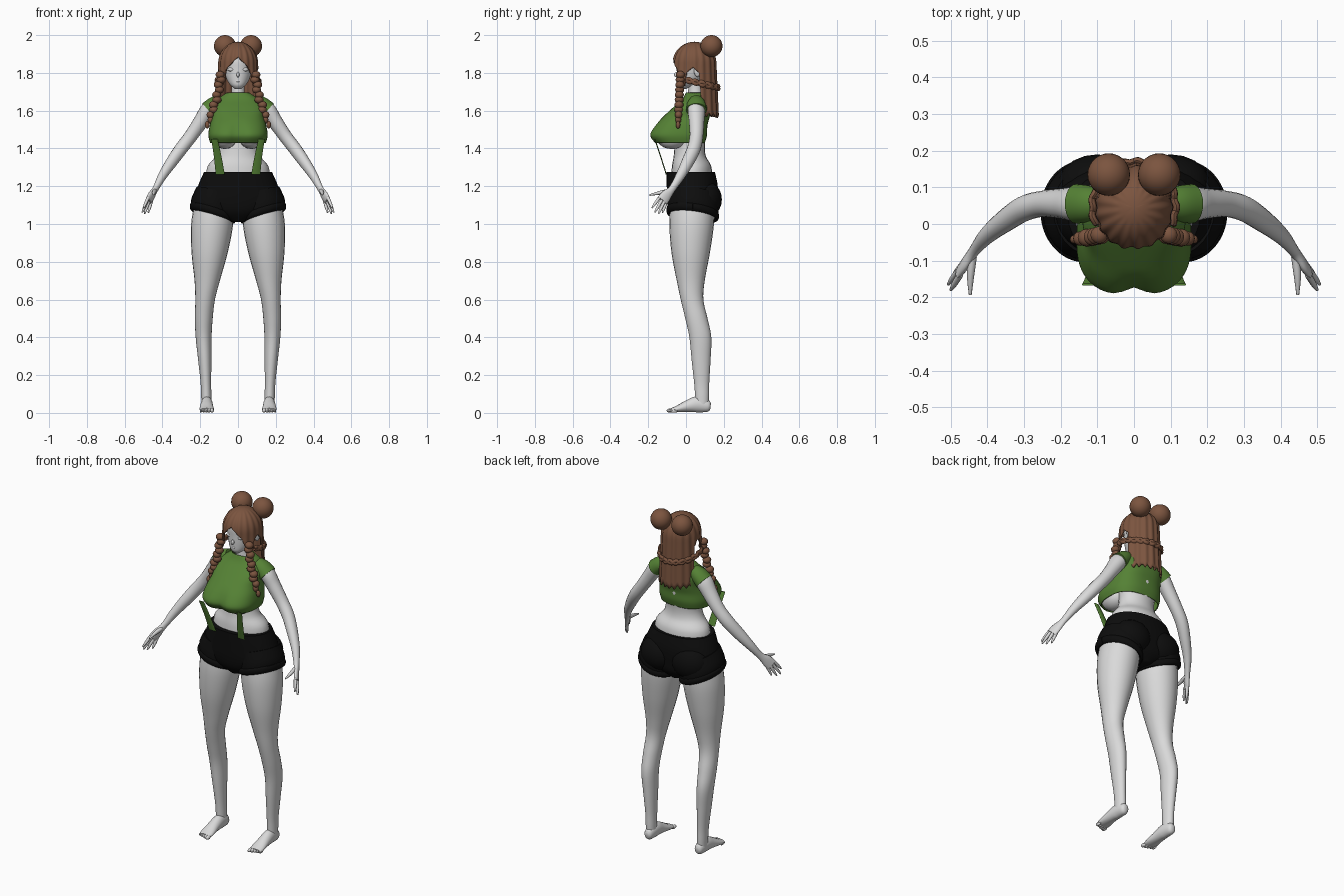
import bpy, bmesh
from math import sin, cos, pi, sqrt, exp, radians
from mathutils import Vector

if "Cube" in bpy.data.objects:
    bpy.data.objects.remove(bpy.data.objects["Cube"])


def material(name, rgb):
    m = bpy.data.materials.new(name)
    m.use_nodes = True
    m.diffuse_color = (*rgb, 1)
    m.node_tree.nodes["Principled BSDF"].inputs["Base Color"].default_value = (*rgb, 1)
    return m


skin = material("pale skin", (.7, .7, .7))
hair = material("brown hair", (.2, .09, .05))
green = material("green cloth", (.09, .22, .035))
black = material("black cloth", (.004, .004, .004))
SIDES = (("left", 1), ("right", -1))


def finish(name, bm, mat, thickness=0):
    bmesh.ops.recalc_face_normals(bm, faces=bm.faces)
    me = bpy.data.meshes.new(name)
    bm.to_mesh(me)
    bm.free()
    ob = bpy.data.objects.new(name, me)
    bpy.context.collection.objects.link(ob)
    me.materials.append(mat)
    bpy.ops.object.select_all(action='DESELECT')
    ob.select_set(True)
    bpy.context.view_layer.objects.active = ob
    bpy.ops.object.shade_smooth_by_angle(angle=radians(50))
    if thickness:
        mod = ob.modifiers.new("thickness", 'SOLIDIFY')
        mod.thickness = thickness
    return ob


def smooth_path(pts, steps=5):
    """Catmull-Rom interpolation of points that carry their radii."""
    out = []
    for i in range(len(pts) - 1):
        quad = [pts[max(i - 1, 0)], pts[i], pts[i + 1], pts[min(i + 2, len(pts) - 1)]]
        for k in range(steps):
            t = k / steps
            out.append([b + .5 * t * (c - a + t * (2*a - 5*b + 4*c - d + t * (3*(b - c) + d - a)))
                        for a, b, c, d in zip(*quad)])
    return out + [list(pts[-1])]


def loft(name, pts, mat, axis=None, side=1, n=24, power=2, cap=True, bend=None, thickness=0):
    """Rings (x, y, z, ra, rb): level ones, or across the path when an axis is given."""
    path = smooth_path(pts)
    bm = bmesh.new()
    rings = []
    for i, (x, y, z, ra, rb) in enumerate(path):
        a, b = Vector((1, 0, 0)), Vector((0, 1, 0))
        if axis:
            t = (Vector(path[min(i + 1, len(path) - 1)][:3]) - Vector(path[max(i - 1, 0)][:3])).normalized()
            a = Vector(axis)
            a = (a - t * a.dot(t)).normalized()
            b = t.cross(a)
        ring = []
        for k in range(n):
            c, s = cos(2 * pi * k / n), sin(2 * pi * k / n)
            c, s = [abs(v) ** (2 / power) * (1 if v > 0 else -1) for v in (c, s)]
            p = Vector((x, y, z)) + a * c * max(ra, .002) + b * s * max(rb, .002)
            if bend:
                p = bend(p)
            p.x *= side
            ring.append(bm.verts.new(p))
        rings.append(ring)
    for r, q in zip(rings, rings[1:]):
        for k in range(n):
            bm.faces.new((r[k - 1], r[k], q[k], q[k - 1]))
    if cap:
        bm.faces.new(rings[0])
        bm.faces.new(rings[-1])
    return finish(name, bm, mat, thickness)


def ball(name, at, radii, mat, n=20):
    bm = bmesh.new()
    bmesh.ops.create_uvsphere(bm, u_segments=n, v_segments=n // 2 + 2, radius=1)
    for v in bm.verts:
        v.co = Vector(at) + v.co * Vector(radii)
    return finish(name, bm, mat)


def table(x, rows):
    for (a, u), (b, v) in zip(rows, rows[1:]):
        if x <= b:
            return u + (v - u) * (x - a) / (b - a)
    return rows[-1][1]


# Body and head
loft("torso", [(0, .03, 1.2, .17, .11), (0, .03, 1.3, .163, .105), (0, .02, 1.36, .118, .085),
               (0, .02, 1.42, .105, .08), (0, .03, 1.5, .122, .082), (0, .045, 1.58, .13, .068),
               (0, .05, 1.64, .1, .05), (0, .05, 1.68, .04, .04), (0, .05, 1.78, .036, .036)], skin)
loft("head", [(0, -.012, 1.715, .015, .012), (0, .002, 1.735, .04, .043), (0, .025, 1.77, .062, .07),
              (0, .04, 1.82, .076, .086), (0, .045, 1.87, .08, .09), (0, .045, 1.92, .06, .07),
              (0, .045, 1.945, .02, .02)], skin)
ball("nose", (0, -.05, 1.79), (.008, .013, .014), skin, 12)
ball("lips", (0, -.037, 1.757), (.017, .009, .007), skin, 12)

# Shirt with a soft dent between the two sides of the bust
def bust_dent(p):
    if p.y < 0:
        p.y += .022 * exp(-(p.x / .035) ** 2) * max(0, min(1, (1.56 - p.z) / .08))
    return p


loft("shirt", [(0, -.035, 1.43, .148, .135), (0, -.042, 1.47, .157, .153), (0, -.027, 1.52, .15, .14),
               (0, .003, 1.57, .138, .122), (0, .03, 1.62, .14, .095), (0, .045, 1.66, .11, .066),
               (0, .047, 1.695, .06, .047)], green, n=48, power=2.6, cap=False, bend=bust_dent, thickness=.005)

# Shorts
loft("shorts", [(0, .025, 1.275, .18, .128), (0, .033, 1.2, .212, .135), (0, .033, 1.12, .23, .132),
                (0, .035, 1.06, .17, .12), (0, .035, 1.01, .04, .08)], black, n=32, power=2.2)


def hem_slope(p):
    p.z += .3 * (p.x - .135) - .12 * (p.y - .035)
    return p


HAND = (.025, -.055, .025)
TIPS = [(.5, -.18, 1.085), (.507, -.165, 1.062), (.495, -.145, 1.055), (.475, -.125, 1.06)]

for word, s in SIDES:
    # Face details
    ball(f"{word}_eyelid", (s * .034, -.029, 1.818), (.02, .012, .011), skin, 12)
    ball(f"{word}_ear", (s * .083, .062, 1.81), (.012, .02, .032), skin, 12)

    # Bust below the shirt and shoulder strap
    ball(f"{word}_underbust", (s * .07, -.075, 1.465), (.066, .085, .068), skin)
    loft(f"{word}_strap", [(.125, -.165, 1.45, .017, .003), (.108, -.135, 1.36, .02, .003),
                           (.094, -.104, 1.262, .024, .003)], green, side=s, n=8, power=5)

    # Seat, leg and cuff of the shorts
    ball(f"{word}_seat", (s * .1, .1, 1.13), (.112, .09, .1), black)
    loft(f"{word}_shorts_leg", [(.115, .04, 1.17, .105, .125), (.13, .038, 1.1, .117, .135),
                                (.134, .035, 1.05, .115, .132)], black, side=s, bend=hem_slope)
    ring = [(.134 + .11 * cos(k * pi / 12), .035 + .128 * sin(k * pi / 12), 1.058, .021, .012)
            for k in range(25)]
    loft(f"{word}_shorts_cuff", ring, black, axis=(0, 0, 1), side=s, n=10, bend=hem_slope)

    # Leg
    loft(f"{word}_leg", [(.128, .035, 1.12, .1, .115), (.137, .03, 1.0, .111, .118),
                         (.15, .025, .85, .096, .102), (.163, .025, .7, .067, .074),
                         (.174, .032, .6, .052, .06), (.181, .055, .5, .047, .059),
                         (.182, .076, .4, .042, .058), (.176, .08, .28, .035, .05),
                         (.17, .083, .16, .028, .04), (.168, .085, .09, .027, .037),
                         (.167, .085, .04, .026, .035)], skin, side=s)
    loft(f"{word}_foot", [(.165, .13, .034, .014, .016), (.165, .115, .036, .025, .032),
                          (.165, .06, .045, .031, .042), (.166, .01, .036, .034, .032),
                          (.166, -.045, .021, .039, .018), (.166, -.078, .014, .036, .011)],
         skin, axis=(1, 0, 0), side=s, n=16)
    for k in range(5):
        ball(f"{word}_toe_{k + 1}", (s * (.138 + .0145 * k), -.083 + .005 * k, .012),
             (.011 - .001 * k, .02, .011), skin, 10)

    # Sleeve, arm and hand
    loft(f"{word}_sleeve", [(.09, .055, 1.645, .04, .04), (.125, .055, 1.63, .05, .044),
                            (.158, .055, 1.603, .054, .047)], green, axis=(0, 1, 0), side=s)
    loft(f"{word}_arm", [(.12, .055, 1.635, .035, .035), (.155, .055, 1.605, .048, .042),
                         (.195, .056, 1.545, .042, .039), (.25, .055, 1.465, .036, .035),
                         (.3, .042, 1.4, .036, .034), (.35, .01, 1.33, .033, .03),
                         (.4, -.03, 1.255, .025, .023), (.436, -.073, 1.187, .019, .015),
                         (.458, -.105, 1.15, .03, .014), (.474, -.125, 1.122, .032, .011)],
         skin, axis=HAND, side=s, n=18)
    middle = sum((Vector(t) for t in TIPS), Vector()) / 4
    for k, tip in enumerate(TIPS):
        root = Vector((.471, -.121, 1.128)) + (Vector(tip) - middle) * .7
        mid = root.lerp(Vector(tip), .6)
        loft(f"{word}_finger_{k + 1}", [(*root, .009, .009), (*mid, .008, .008), (*tip, .004, .004)],
             skin, axis=HAND, side=s, n=8)
    loft(f"{word}_thumb", [(.441, -.09, 1.175, .012, .012), (.446, -.14, 1.165, .01, .01),
                           (.447, -.193, 1.153, .004, .004)], skin, axis=(1, 0, 0), side=s, n=8)

    # Bun and front braid
    ball(f"{word}_bun", (s * .069, .135, 1.942), (.058, .058, .058), hair, 28)
    for k in range(11):
        t = k / 10
        x = table(t, [(0, .09), (.4, .108), (1, .158)])
        r = .024 - .012 * max(0, t - .7) / .3
        ball(f"{word}_braid_{k + 1}", (s * (x + .005 * (-1) ** k), -.03 - .012 * t, 1.79 - .265 * t),
             (r, r, .02), hair, 12)

# Hair curtain: parted over the face, open at the ears, long at the back
HEM = [(0, 1.885), (.6, 1.825), (.8, 1.765), (.9, 1.73), (1.1, 1.73), (1.2, 1.8),
       (1.5, 1.83), (1.8, 1.8), (1.88, 1.58), (pi, 1.57)]


def hair_point(angle, z, grow=0):
    r = sqrt(max(0, 1 - ((z - 1.85) / .115) ** 2)) if z > 1.85 else 1 + .4 * (1.85 - z)
    r *= 1 + .025 * sin(17 * angle) * (z < 1.955)
    return Vector((sin(angle) * (.104 * r + grow), .045 - cos(angle) * (.114 * r + grow), z))


bm = bmesh.new()
columns, rows = 120, 24
grid = []
for i in range(columns):
    angle = 2 * pi * i / columns
    near = min(angle, 2 * pi - angle)
    low = table(near, HEM) + (.01 * sin(23 * angle) if near > 1.9 else 0)
    grid.append([bm.verts.new(hair_point(angle, 1.965 - (1.965 - low) * (j / rows) ** 1.6))
                 for j in range(rows + 1)])
for i in range(columns):
    for j in range(rows):
        bm.faces.new((grid[i - 1][j], grid[i][j], grid[i][j + 1], grid[i - 1][j + 1]))
bmesh.ops.remove_doubles(bm, verts=bm.verts, dist=.0001)
finish("hair_curtain", bm, hair, .008)

# Twisted band around the back of the hair
for word, phase in (("first", 0), ("second", pi)):
    band = []
    for k in range(41):
        angle = 1.2 + (2 * pi - 2.4) * k / 40
        z = 1.752 - .03 * -cos(angle) + .008 * sin(k * 1.1 + phase)
        band.append((*hair_point(angle, z, .006), .011, .009))
    loft(f"{word}_hair_band_strand", band, hair, axis=(0, 0, 1), n=8)
